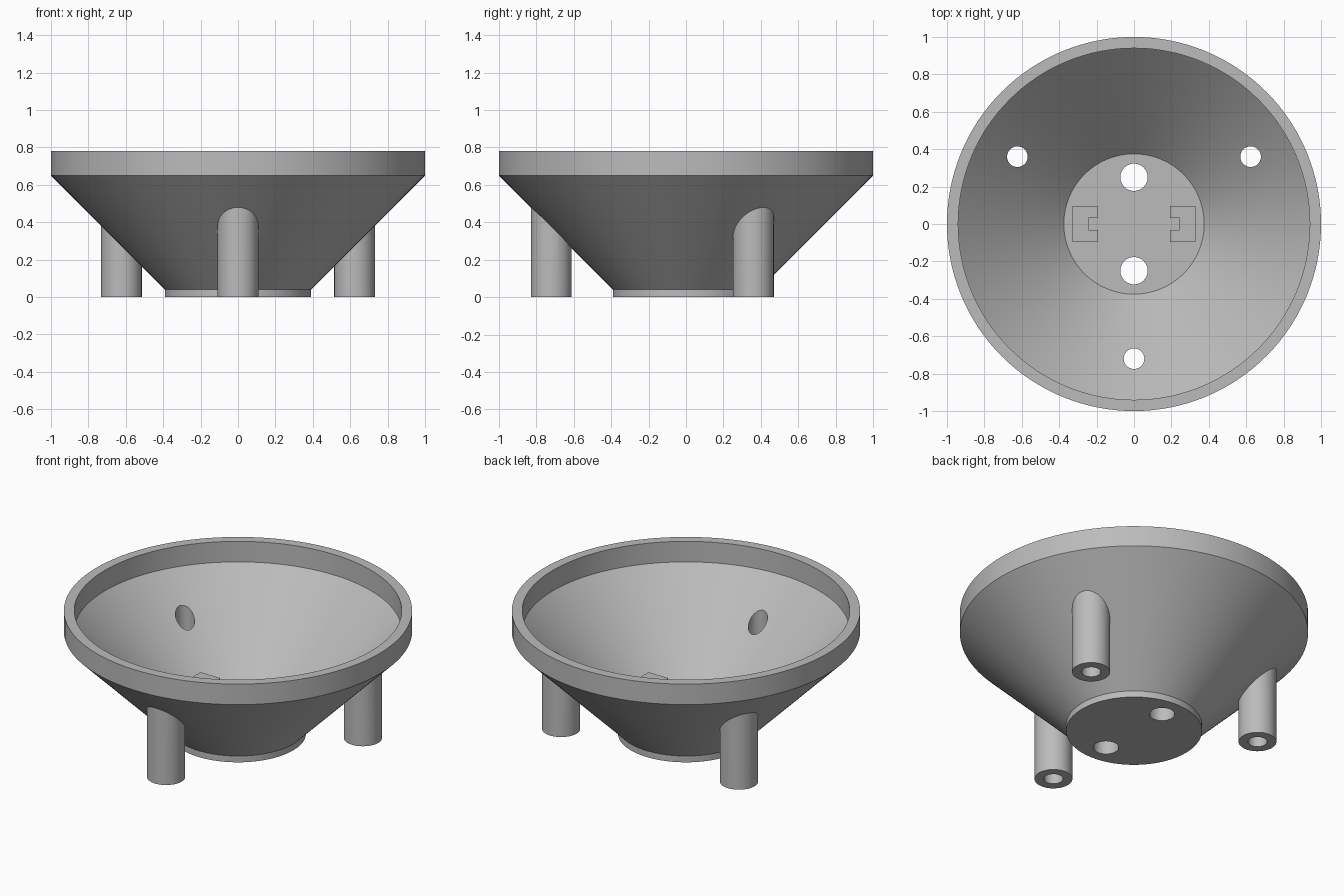
import bpy, bmesh, math
from mathutils import Matrix, Vector

if "Cube" in bpy.data.objects:
    bpy.data.objects.remove(bpy.data.objects["Cube"], do_unlink=True)

grey = bpy.data.materials.new("plain grey")
grey.use_nodes = True
colour = (0.5, 0.5, 0.5, 1)
grey.diffuse_color = colour
grey.node_tree.nodes["Principled BSDF"].inputs["Base Color"].default_value = colour


def finish(name, bm):
    bmesh.ops.recalc_face_normals(bm, faces=bm.faces)
    mesh = bpy.data.meshes.new(name)
    bm.to_mesh(mesh)
    bm.free()
    mesh.materials.append(grey)
    obj = bpy.data.objects.new(name, mesh)
    bpy.context.collection.objects.link(obj)
    return obj


def revolve(name, profile, steps=128):
    """Spin a closed (radius, height) profile around the z axis."""
    bm = bmesh.new()
    verts = [bm.verts.new((r, 0, z)) for r, z in profile]
    edges = [bm.edges.new((a, b)) for a, b in zip(verts, verts[1:])]
    bmesh.ops.spin(bm, geom=verts + edges, axis=(0, 0, 1), cent=(0, 0, 0),
                   angle=math.tau, steps=steps)
    bmesh.ops.remove_doubles(bm, verts=bm.verts, dist=1e-4)
    bmesh.ops.dissolve_degenerate(bm, edges=bm.edges, dist=1e-5)
    return finish(name, bm)


def cylinder(name, x, y, radius, z0, z1, sides=48):
    bm = bmesh.new()
    place = Matrix.Translation((x, y, (z0 + z1) / 2))
    bmesh.ops.create_cone(bm, cap_ends=True, segments=sides, radius1=radius,
                          radius2=radius, depth=z1 - z0, matrix=place)
    return finish(name, bm)


def cut(obj, cutter):
    mod = obj.modifiers.new("cut", "BOOLEAN")
    mod.operation = "DIFFERENCE"
    mod.solver = "EXACT"
    mod.object = cutter
    bpy.context.view_layer.objects.active = obj
    bpy.ops.object.modifier_apply(modifier=mod.name)


def smooth(obj):
    bpy.ops.object.select_all(action="DESELECT")
    obj.select_set(True)
    bpy.context.view_layer.objects.active = obj
    bpy.ops.object.shade_smooth_by_angle(angle=math.radians(30))


FLOOR = 0.085

# Conical bowl with a flat foot and an upright rim
bowl = revolve("bowl", [(0, 0), (0.39, 0), (0.39, 0.04), (1, 0.65), (1, 0.78),
                        (0.94, 0.78), (0.94, 0.65), (0.375, FLOOR), (0, FLOOR)])

# Legs, trimmed inside the thickness of the bowl wall, each with a bore
trim = revolve("leg_trim_cutter", [(0, 0.06), (0.38, 0.06), (1.28, 0.96), (0, 0.96)])
cutters = [trim]
parts = [bowl]
for name, angle in (("front_leg", -90), ("back_left_leg", 30), ("back_right_leg", 150)):
    x = 0.72 * math.cos(math.radians(angle))
    y = 0.72 * math.sin(math.radians(angle))
    leg = cylinder(name, x, y, 0.109, 0, 0.6)
    bore = cylinder(name + "_bore_cutter", x, y, 0.055, -0.1, 0.9)
    cut(leg, trim)
    cut(leg, bore)
    cut(bowl, bore)
    parts.append(leg)
    cutters.append(bore)

# Two screw holes through the floor
for y in (-0.25, 0.25):
    hole = cylinder("floor_hole_cutter", 0, y, 0.073, -0.1, 0.3)
    cut(bowl, hole)
    cutters.append(hole)

# Pair of upright C-shaped brackets facing each other
half = [(0.33, 0.095), (0.192, 0.095), (0.192, 0.033), (0.242, 0.033)]
outline = half + [(x, -y) for x, y in reversed(half)]
for name, side in (("left_bracket", 1), ("right_bracket", -1)):
    bm = bmesh.new()
    face = bm.faces.new([bm.verts.new((side * x, y, FLOOR - 0.02)) for x, y in outline])
    top = bmesh.ops.extrude_face_region(bm, geom=[face])["geom"]
    bmesh.ops.translate(bm, vec=Vector((0, 0, 0.265 - FLOOR + 0.02)),
                        verts=[v for v in top if isinstance(v, bmesh.types.BMVert)])
    finish(name, bm)

for obj in cutters:
    bpy.data.objects.remove(obj, do_unlink=True)
for obj in parts:
    smooth(obj)
